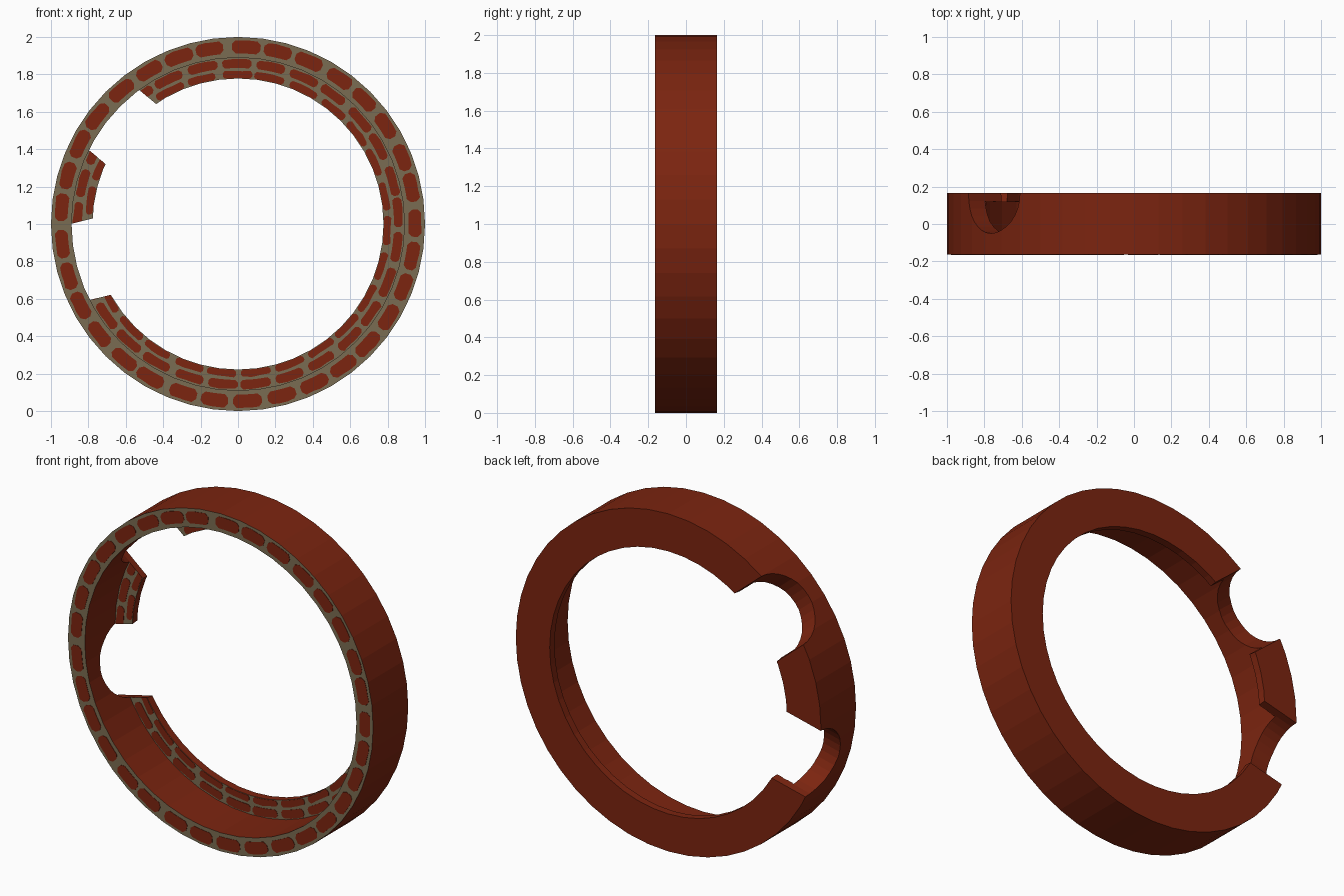
import bpy, bmesh, math, random
from mathutils import Matrix, Vector

if "Cube" in bpy.data.objects:
    bpy.data.objects.remove(bpy.data.objects["Cube"])

random.seed(4)
SEG = 48
FRONT, BACK, LEDGE = -0.163, 0.165, 0.12      # y positions
R_OUT, R_MID, R_IN = 1.0, 0.89, 0.778         # radii
PLATE = 0.002


def material(name, rgb):
    m = bpy.data.materials.new(name)
    m.diffuse_color = (*rgb, 1)
    m.use_nodes = True
    m.node_tree.nodes["Principled BSDF"].inputs["Base Color"].default_value = m.diffuse_color
    return m


brick = material("brick_red", (0.2, 0.018, 0.005))
mortar = material("mortar_grey", (0.195, 0.152, 0.085))


def polar(r, a, y):
    return Vector((r * math.cos(a), y, 1 + r * math.sin(a)))


def finish(name, bm, mats):
    bmesh.ops.recalc_face_normals(bm, faces=bm.faces[:])
    me = bpy.data.meshes.new(name)
    bm.to_mesh(me)
    bm.free()
    ob = bpy.data.objects.new(name, me)
    bpy.context.collection.objects.link(ob)
    for m in mats:
        me.materials.append(m)
    return ob


# stepped ring: wide outer wall with a thin ledge at the back
def stepped_ring():
    profile = [(R_OUT, FRONT), (R_OUT, BACK), (R_IN, BACK),
               (R_IN, LEDGE), (R_MID, LEDGE), (R_MID, FRONT)]
    bm = bmesh.new()
    loops = [[bm.verts.new(polar(r, 2 * math.pi * i / SEG, y)) for r, y in profile]
             for i in range(SEG)]
    n = len(profile)
    for i in range(SEG):
        a, b = loops[i], loops[(i + 1) % SEG]
        for j in range(n):
            k = (j + 1) % n
            bm.faces.new((a[j], a[k], b[k], b[j]))
    return finish("stepped_ring", bm, [brick, mortar])


# one rounded brick plate lying on a front face
def add_brick(bm, r0, r1, a0, a1, y):
    c = 0.28 * (r1 - r0)
    ca = c / r1
    steps = 3
    arc = [a0 + ca + (a1 - a0 - 2 * ca) * i / steps for i in range(steps + 1)]
    j = lambda: random.uniform(-0.003, 0.003)
    pts = [(r1 + j(), a) for a in arc] + [(r1 - c, a1), (r0 + c, a1)]
    pts += [(r0, a) for a in reversed(arc)] + [(r0 + c, a0), (r1 - c, a0)]
    front = [bm.verts.new(polar(r, a, y - PLATE)) for r, a in pts]
    rear = [bm.verts.new(polar(r, a, y + 0.001)) for r, a in pts]
    bm.faces.new(front)
    bm.faces.new(rear[::-1])
    for i in range(len(pts)):
        k = (i + 1) % len(pts)
        bm.faces.new((front[i], rear[i], rear[k], front[k]))


# rows of bricks: (inner radius, outer radius, count, angular offset)
def brick_rows(name, rows, y):
    bm = bmesh.new()
    for r0, r1, count, off in rows:
        step = 2 * math.pi / count
        for i in range(count):
            mid = (i + off + random.uniform(-0.05, 0.05)) * step
            half = step * random.uniform(0.40, 0.44)
            add_brick(bm, r0, r1, mid - half, mid + half, y)
    return finish(name, bm, [brick])


ring = stepped_ring()
outer_bricks = brick_rows("outer_bricks", [(0.912, 0.982, 33, 0.05)], FRONT)
ledge_bricks = brick_rows("ledge_bricks", [(0.834, 0.882, 29, 0.3),
                                           (R_IN + 0.002, 0.818, 27, 0.8)], LEDGE)

# two radial half-round notches open to the back
for deg in (140, 193.5):
    a = math.radians(deg)
    d = Vector((math.cos(a), 0, math.sin(a)))
    bm = bmesh.new()
    rot = d.to_track_quat('Z', 'Y').to_matrix().to_4x4()
    bmesh.ops.create_cone(bm, cap_ends=True, segments=32, radius1=0.215, radius2=0.215,
                          depth=0.8,
                          matrix=Matrix.Translation(polar(0.9, a, BACK)) @ rot)
    cutter = finish("notch_cutter", bm, [brick])
    cutter.hide_render = True
    for ob in (ring, ledge_bricks):
        mod = ob.modifiers.new("notch", 'BOOLEAN')
        mod.operation, mod.solver, mod.object = 'DIFFERENCE', 'EXACT', cutter
        bpy.context.view_layer.objects.active = ob
        bpy.ops.object.modifier_apply(modifier=mod.name)
    bpy.data.objects.remove(cutter)

# mortar on everything that faces the front
for p in ring.data.polygons:
    p.material_index = 1 if p.normal.y < -0.95 else 0
